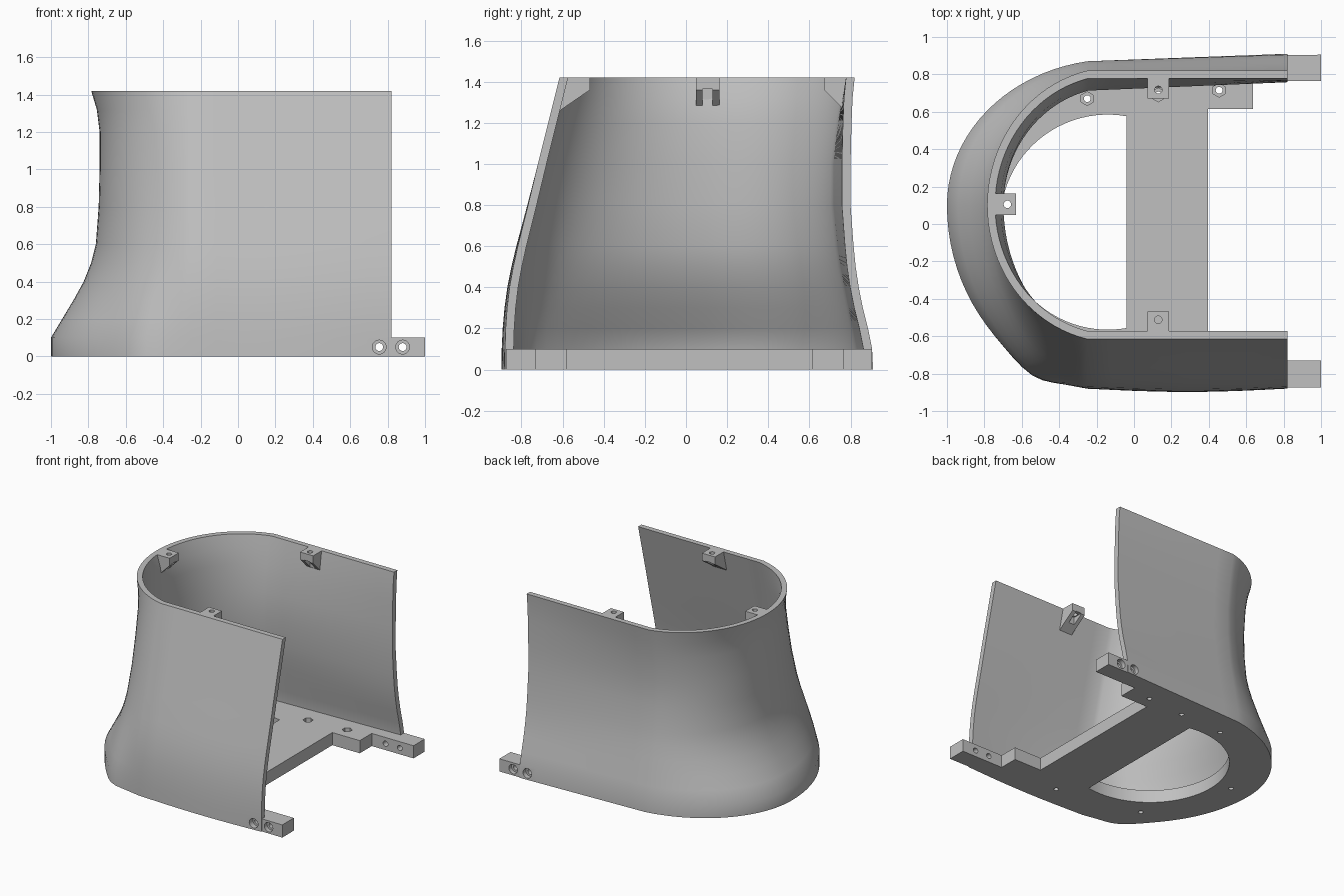
import bpy, bmesh, math
from mathutils import Vector, Matrix

cube = bpy.data.objects.get("Cube")
if cube:
    bpy.data.objects.remove(cube, do_unlink=True)

grey = bpy.data.materials.new("plain_grey")
grey.use_nodes = True
COLOUR = (0.53, 0.53, 0.53, 1)
grey.diffuse_color = COLOUR
grey.node_tree.nodes["Principled BSDF"].inputs["Base Color"].default_value = COLOUR

END_X, CORNER_X, MID_Y, WALL = 0.82, -0.25, 0.1, 0.042

# height, nose reach, back wall at open end, back wall at corner, front wall
SECTIONS = [
    (0, 1, .91, .87, .88), (.1, 1, .905, .87, .88), (.2, .94, .885, .85, .877),
    (.3, .88, .86, .83, .87), (.4, .825, .84, .81, .858), (.5, .785, .825, .79, .84),
    (.6, .76, .815, .775, .818), (.8, .745, .8, .755, .768), (1, .74, .8, .755, .72),
    (1.2, .74, .805, .78, .67), (1.32, .755, .81, .8, .64), (1.42, .785, .82, .82, .615),
]


def finish(name, bm):
    bmesh.ops.recalc_face_normals(bm, faces=bm.faces)
    mesh = bpy.data.meshes.new(name)
    bm.to_mesh(mesh)
    bm.free()
    obj = bpy.data.objects.new(name, mesh)
    bpy.context.collection.objects.link(obj)
    mesh.materials.append(grey)
    return obj


def prism(name, points, push):
    """Extrude a flat outline along a vector."""
    bm = bmesh.new()
    face = bm.faces.new([bm.verts.new(p) for p in points])
    new = bmesh.ops.extrude_face_region(bm, geom=[face])["geom"]
    verts = [v for v in new if isinstance(v, bmesh.types.BMVert)]
    bmesh.ops.translate(bm, verts=verts, vec=push)
    return finish(name, bm)


def drill(centre, radius, depth, axis="Z", sides=24):
    bm = bmesh.new()
    bmesh.ops.create_cone(bm, cap_ends=True, segments=sides, radius1=radius,
                          radius2=radius, depth=depth)
    turn = Matrix.Rotation(math.pi / 2, 4, "X") if axis == "Y" else Matrix()
    bm.transform(Matrix.Translation(centre) @ turn)
    return finish("drill", bm)


def cut(target, cutters):
    bpy.context.view_layer.objects.active = target
    for cutter in cutters:
        mod = target.modifiers.new("cut", "BOOLEAN")
        mod.operation, mod.solver, mod.object = "DIFFERENCE", "EXACT", cutter
        bpy.ops.object.modifier_apply(modifier=mod.name)


def discard(objects):
    for obj in objects:
        bpy.data.objects.remove(obj, do_unlink=True)


def smooth(obj, degrees):
    bpy.ops.object.select_all(action="DESELECT")
    obj.select_set(True)
    bpy.context.view_layer.objects.active = obj
    bpy.ops.object.shade_smooth_by_angle(angle=math.radians(degrees))


def outline(section, wall_steps=8, arc_steps=40):
    """Outer line of the U, from the back end round the nose to the front end."""
    z, nose, back_end, back_corner, front = section
    points = []
    for i in range(wall_steps):
        f = i / wall_steps
        points.append(Vector((END_X + (CORNER_X - END_X) * f,
                              back_end + (back_corner - back_end) * f)))
    centre = -0.1
    reach = nose + centre
    start = math.asin((centre - CORNER_X) / reach)
    for i in range(arc_steps + 1):
        t = start + (math.pi - 2 * start) * i / arc_steps
        x = centre - reach * math.sin(t)
        side = math.cos(t) / math.cos(start)
        y = MID_Y + side * (back_corner - MID_Y if side > 0 else front + MID_Y)
        if side < 0:
            # fuller cheek low on the front corner
            y -= 0.045 * math.exp(-((x + 0.54) / 0.14) ** 2) * max(0, 1 - z / 0.9)
        points.append(Vector((x, y)))
    for i in range(1, wall_steps + 1):
        f = i / wall_steps
        bulge = 0.018 * math.sin(math.pi * f) * max(0, 1 - z)
        points.append(Vector((CORNER_X + (END_X - CORNER_X) * f, -front - bulge)))
    return points


def inset(points, amount):
    result = []
    for i, p in enumerate(points):
        t = (points[min(i + 1, len(points) - 1)] - points[max(i - 1, 0)]).normalized()
        result.append(p + Vector((-t.y, t.x)) * amount)
    result[0].x = result[-1].x = END_X
    return result


# Curved wall: closed strips lofted through the sections
bm = bmesh.new()
rings = []
for section in SECTIONS:
    outer = outline(section)
    loop = outer + inset(outer, WALL)[::-1]
    rings.append([bm.verts.new((p.x, p.y, section[0])) for p in loop])
count = len(rings[0])
for low, high in zip(rings, rings[1:]):
    for i in range(count):
        j = (i + 1) % count
        bm.faces.new((low[i], low[j], high[j], high[i]))
for ring in (rings[0], rings[-1]):
    for i in range(count // 2 - 1):
        bm.faces.new((ring[i], ring[i + 1], ring[count - 2 - i], ring[count - 1 - i]))
shell = finish("curved_wall", bm)

# Base plate with crossbar and two prongs
PLATE = 0.1
notch = [(1, -.875), (1, -.73), (.635, -.73), (.635, -.58), (.395, -.58),
         (.395, .615), (.635, .615), (.635, .765), (1, .765), (1, .905)]
edge = [(p.x, p.y) for p in inset(outline(SECTIONS[0]), 0.006)]
plate = prism("base_plate", [(x, y, 0) for x, y in edge + notch], (0, 0, PLATE))

# Rounded opening with a straight side along the crossbar
bar_x, hole_x, hole_y, hole_r = -0.04, -0.14, 0.01, 0.575
limit = math.acos((bar_x - hole_x) / hole_r)
arc = [limit + (2 * math.pi - 2 * limit) * i / 48 for i in range(49)]
opening = prism("opening", [(hole_x + hole_r * math.cos(a), hole_y + hole_r * math.sin(a), -0.1)
                            for a in arc], (0, 0, 0.4))

# Upright screw holes with hexagonal recesses
upright = []
for x, y in [(.455, .715), (.13, .69), (-.25, .67), (-.83, .1), (.13, -.72), (-.55, -.58)]:
    upright.append(drill((x, y, PLATE / 2), 0.018, 0.3))
    upright.append(drill((x, y, PLATE), 0.037, 0.08, sides=6))

# Cross holes through the prongs, wider at the outer faces
cross = []
for x in (0.755, 0.88):
    for y in (-0.87, 0.9):
        cross.append(drill((x, y, 0.05), 0.021, 0.5, "Y"))
        cross.append(drill((x, y, 0.05), 0.037, 0.06, "Y"))

cut(plate, [opening] + upright + cross)
cut(shell, cross)
discard([opening] + upright + cross)
smooth(shell, 35)
smooth(plate, 30)


# Wedge-shaped screw lugs under the top rim
def lug(name, x, y, angle, tuck):
    top, half = 1.42, 0.057
    profile = [(-.02, top), (.11, top), (.11, 1.36), (-tuck, 1.25)]
    body = prism(name, [(d, -half, z) for d, z in profile], (0, 2 * half, 0))
    slot = prism("slot", [(.03, -.025, 1.2), (.2, -.025, 1.2), (.2, .025, 1.2), (.03, .025, 1.2)],
                 (0, 0, 0.165))
    hole = drill((0.065, 0, top), 0.02, 0.2)
    cut(body, [slot, hole])
    discard([slot, hole])
    body.data.transform(Matrix.Translation((x, y, 0)) @ Matrix.Rotation(angle, 4, "Z"))
    smooth(body, 30)


lug("left_lug", -0.742, 0.105, 0, 0)
lug("back_lug", 0.13, 0.782, -math.pi / 2, 0)
lug("front_lug", 0.13, -0.577, math.pi / 2, 0.05)
